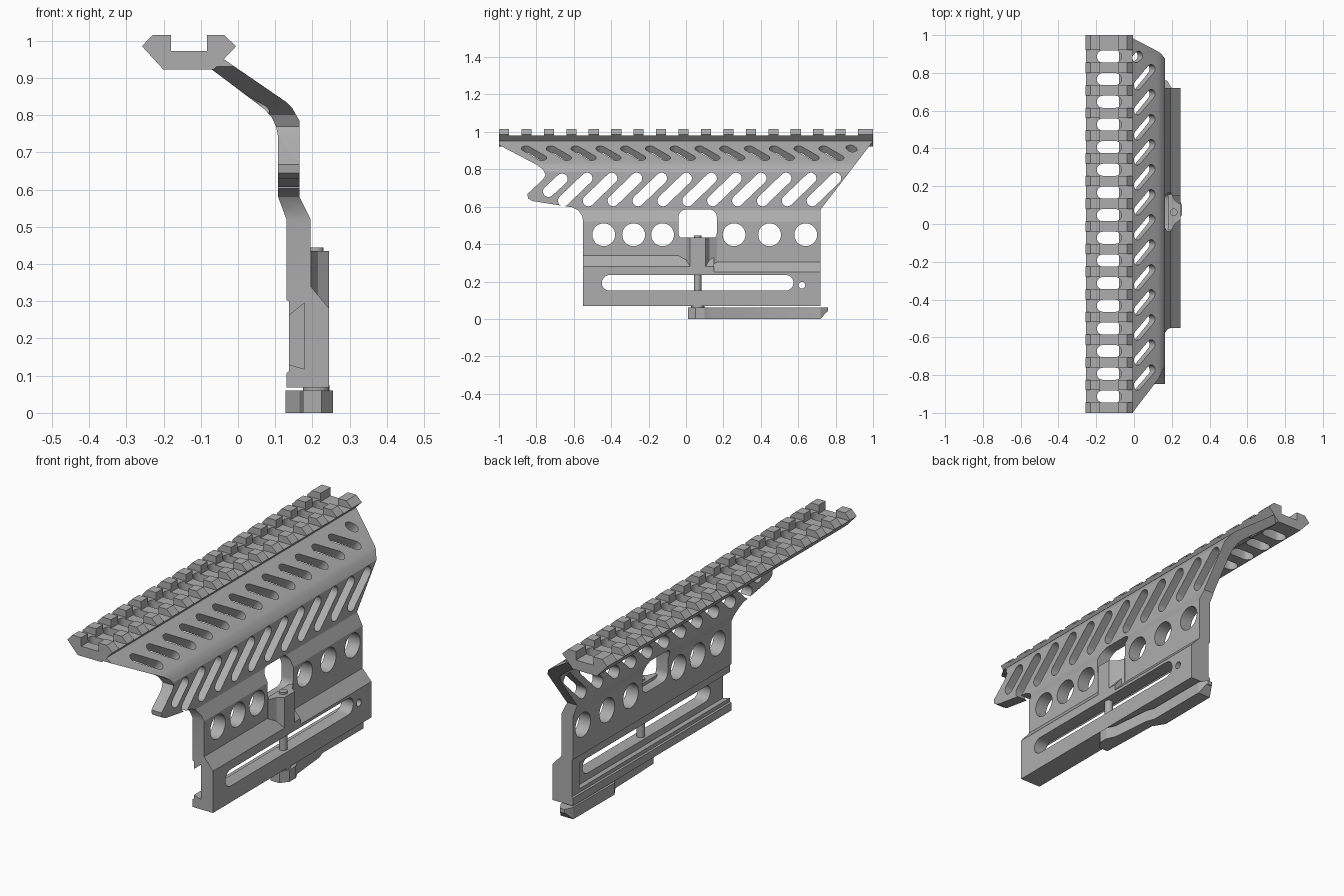
import bpy
import bmesh
from math import cos, sin, pi, atan2
from mathutils import Vector

cube = bpy.data.objects.get("Cube")
if cube:
    bpy.data.objects.remove(cube, do_unlink=True)

X, Y, Z = Vector((1, 0, 0)), Vector((0, 1, 0)), Vector((0, 0, 1))
O = Vector((0, 0, 0))

metal = bpy.data.materials.new("grey_metal")
metal.use_nodes = True
grey = (0.42, 0.42, 0.42, 1)
metal.diffuse_color = grey
metal.node_tree.nodes["Principled BSDF"].inputs["Base Color"].default_value = grey


def prism(name, shapes, u, v, lo, hi, origin=O):
    """Extrude outlines lying in the u-v plane along the plane normal."""
    w = u.cross(v)
    bm = bmesh.new()
    for pts in shapes:
        ends = [[bm.verts.new(origin + u * a + v * b + w * d) for a, b in pts]
                for d in (lo, hi)]
        bm.faces.new(ends[0])
        bm.faces.new(ends[1])
        n = len(pts)
        for i in range(n):
            j = (i + 1) % n
            bm.faces.new((ends[0][i], ends[0][j], ends[1][j], ends[1][i]))
    bmesh.ops.recalc_face_normals(bm, faces=bm.faces)
    mesh = bpy.data.meshes.new(name)
    bm.to_mesh(mesh)
    bm.free()
    mesh.materials.append(metal)
    ob = bpy.data.objects.new(name, mesh)
    bpy.context.scene.collection.objects.link(ob)
    return ob


def select(ob):
    bpy.ops.object.select_all(action="DESELECT")
    ob.select_set(True)
    bpy.context.view_layer.objects.active = ob


def combine(target, cutter, operation="DIFFERENCE"):
    mod = target.modifiers.new("cut", "BOOLEAN")
    mod.operation = operation
    mod.solver = "EXACT"
    mod.object = cutter
    select(target)
    bpy.ops.object.modifier_apply(modifier=mod.name)
    bpy.data.objects.remove(cutter, do_unlink=True)


def slot(a, b, r, n=10):
    """Outline of a round-ended slot from a to b."""
    t = atan2(b[1] - a[1], b[0] - a[0])
    arc = [t + pi / 2 + pi * i / n for i in range(n + 1)]
    return ([(a[0] + r * cos(k), a[1] + r * sin(k)) for k in arc] +
            [(b[0] - r * cos(k), b[1] - r * sin(k)) for k in arc])


def circle(a, b, r, n=28):
    return [(a + r * cos(2 * pi * i / n), b + r * sin(2 * pi * i / n)) for i in range(n)]


def box(a0, a1, b0, b1):
    return [(a0, b0), (a1, b0), (a1, b1), (a0, b1)]


def rounded_box(a0, a1, b0, b1, r):
    pts = []
    for k, (a, b) in enumerate(box(a0 + r, a1 - r, b0 + r, b1 - r)):
        pts += [(a + r * cos(t), b + r * sin(t))
                for t in [pi + k * pi / 2 + i * pi / 10 for i in range(6)]]
    return pts


# Toothed top rail; Z x X gives a normal along +y
rail_profile = [(-.258, .985), (-.23, 1.015), (-.18, 1.015), (-.18, .972),
                (-.083, .972), (-.083, 1.015), (-.037, 1.015), (-.005, .985),
                (-.065, .922), (-.2, .922)]
rail = prism("top_rail", [[(z, x) for x, z in rail_profile]], Z, X, -1, 1)
gaps = [-.913 + .12 * i for i in range(16)]
combine(rail, prism("gap_cutter", [box(-.4, .2, y - .033, y + .033) for y in gaps],
                    X, Y, .981, 1.2))
combine(rail, prism("oval_cutter", [slot((-.165, y), (-.098, y), .032) for y in gaps],
                    X, Y, .8, 1.1))

# Bent side plate: cross-section trimmed to its side outline
section = [(-.08, .93), (-.045, .955), (.13, .835), (.145, .82), (.165, .785),
           (.165, .58), (.195, .52), (.195, .34), (.245, .28), (.245, .068),
           (.13, .068), (.13, .107), (.137, .112), (.137, .3), (.13, .303),
           (.13, .52), (.108, .58), (.108, .74), (.102, .77), (.09, .795),
           (.072, .815), (.05, .832)]
plate = prism("side_plate", [[(z, x) for x, z in section]], Z, X, -1, 1)
outline = [(1, 1.1), (1, .95), (.72, .585), (.72, 0), (-.55, 0), (-.55, .52),
           (-.555, .55), (-.575, .58), (-.61, .597), (-.82, .63), (-.845, .645),
           (-.848, .668), (-.765, .745), (-.75, .77), (-.765, .8), (-.8, .825),
           (-1, .93), (-1, 1.1)]
combine(plate, prism("outline_trim", [outline], Y, Z, -.5, .5), "INTERSECT")

# Dovetail channel on the inner face, closed at the back end
channel = [(.1, .14), (.137, .13), (.178, .118), (.178, .295), (.137, .262), (.1, .24)]
combine(plate, prism("channel_cutter", [[(z, x) for x, z in channel]], Z, X, -1, .66))

# Lower shoulder behind the screw boss
shoulder = [(.195, .305), (.245, .25), (.3, .2), (.3, .4), (.195, .4)]
combine(plate, prism("shoulder_cutter", [[(z, x) for x, z in shoulder]], Z, X, .15, .9))

# Slanted slots, round holes, window and long slot through the upright wall
wall_cuts = [slot((-.735, .682), (-.663, .748), .03)]
for i in range(1, 12):
    y = -.663 + .133 * i
    wall_cuts.append(slot((y - .125, .632), (y, .752), .03))
wall_cuts += [circle(y, .45, .061) for y in (-.44, -.28, -.125, .257, .447, .64)]
wall_cuts.append(rounded_box(-.04, .165, .42, .585, .04))
wall_cuts.append(slot((-.408, .193), (.533, .193), .042))
wall_cuts.append(circle(.62, .18, .018, 16))
combine(plate, prism("wall_cutter", wall_cuts, Y, Z, -.2, .5))

# Slots square to the sloping shoulder
down = Vector((.175, 0, -.12)).normalized()
start = Vector((-.045, 0, .955))
slope_cuts = [slot((.078, y), (.165, y + .085), .025)
              for y in [-.855 + .1325 * i for i in range(13)]]
slope_cuts.append(slot((.07, .88), (.085, .89), .025))
combine(plate, prism("slope_cutter", slope_cuts, down, Y, -.12, .1, start))

# Screw boss with clamp screw
boss_plan = [(.18, -.04), (.197, -.04), (.215, 0), (.245, .022), (.245, .105),
             (.215, .125), (.197, .165), (.18, .165)]
boss = prism("screw_boss", [boss_plan], X, Y, .24, .435)
screw = prism("clamp_screw", [circle(.21, .062, .02, 20)], X, Y, .05, .445)
collar = prism("lever_collar", [circle(.21, .062, .036, 20)], X, Y, .05, .075)

# Clamp lever with an undercut tip
lever_plan = [(.175, .01), (.225, .01), (.255, .05), (.255, .1), (.235, .14),
              (.215, .35), (.2, .39), (.2, .72), (.175, .76), (.15, .76),
              (.13, .72), (.128, .39), (.165, .33), (.17, .13)]
lever = prism("clamp_lever", [lever_plan], X, Y, 0, .06)
combine(lever, prism("tip_cutter", [[(.7, -.02), (.755, .04), (.9, .04), (.9, -.02)]],
                     Y, Z, -.1, .5))

for part in (rail, plate, boss, screw, collar, lever):
    select(part)
    bpy.ops.object.shade_smooth_by_angle(angle=pi / 7)
